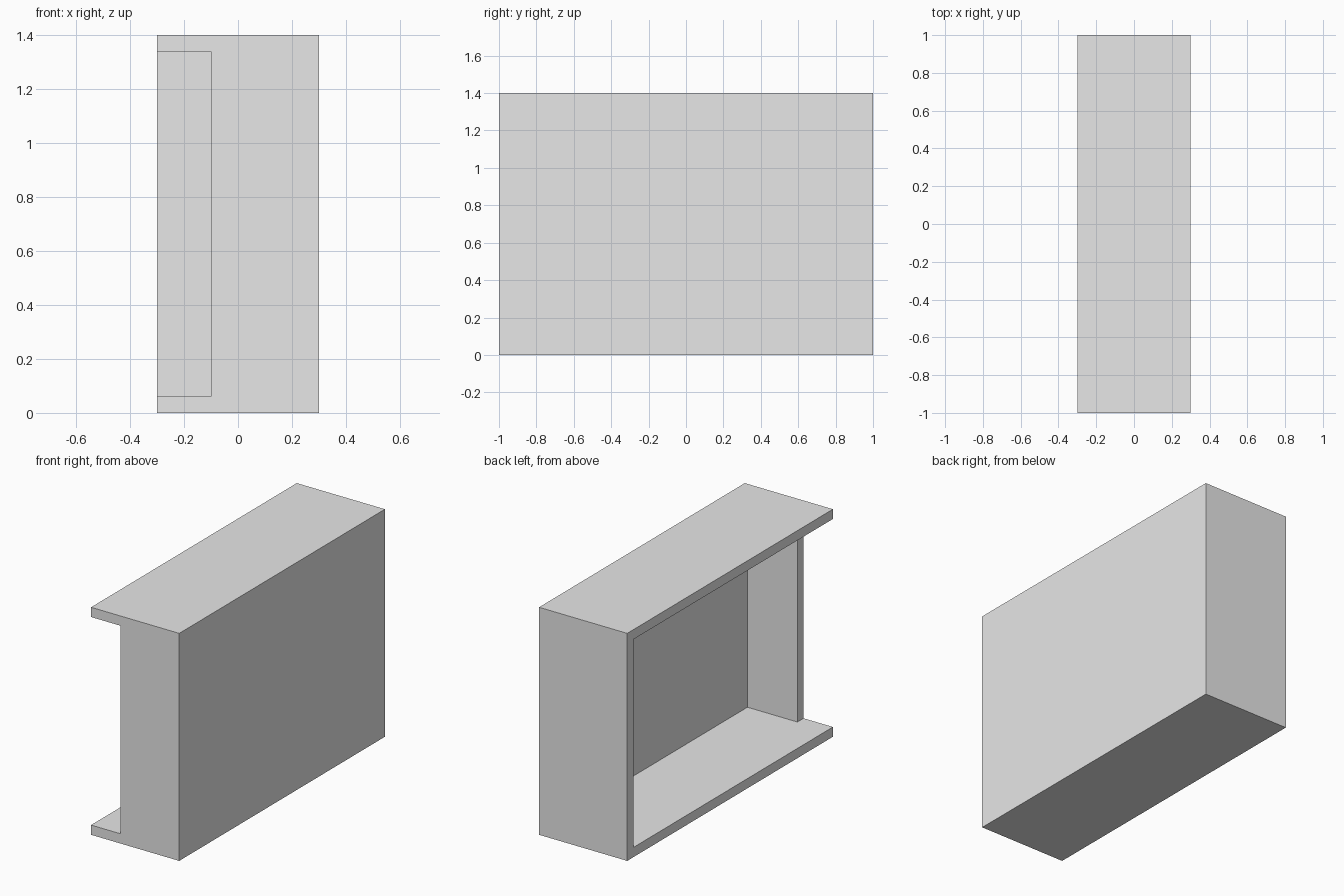
import bpy
from mathutils import Vector

default_cube = bpy.data.objects.get("Cube")
if default_cube:
    bpy.data.objects.remove(default_cube, do_unlink=True)

WIDTH, DEPTH, HEIGHT, WALL = 0.6, 2.0, 1.4, 0.06
X, Y = WIDTH / 2, DEPTH / 2

grey = bpy.data.materials.new("light grey")
grey.use_nodes = True
grey.diffuse_color = (0.8, 0.8, 0.8, 1)
grey.node_tree.nodes["Principled BSDF"].inputs["Base Color"].default_value = grey.diffuse_color


def box(name, low, high):
    """Box spanning two opposite corners."""
    low, high = Vector(low), Vector(high)
    bpy.ops.mesh.primitive_cube_add(size=1, location=(low + high) / 2)
    obj = bpy.context.object
    obj.name = name
    obj.scale = high - low
    bpy.ops.object.transform_apply(location=True, rotation=False, scale=True)
    obj.data.materials.append(grey)
    return obj


def cut(target, cutter):
    """Subtract the cutter from the target."""
    cutter.hide_render = True
    mod = target.modifiers.new("cut", 'BOOLEAN')
    mod.operation = 'DIFFERENCE'
    mod.solver = 'EXACT'
    mod.object = cutter
    bpy.context.view_layer.objects.active = target
    bpy.ops.object.modifier_apply(modifier=mod.name)
    bpy.data.objects.remove(cutter, do_unlink=True)


# Outer case
case = box("open_case", (-X, -Y, 0), (X, Y, HEIGHT))

# Hollow inside, open on the -x side
cut(case, box("hollow_cutter", (-X - 0.1, -Y + WALL, WALL), (X - WALL, Y - WALL, HEIGHT - WALL)))

# Front wall set back from the open side
cut(case, box("front_notch_cutter", (-X - 0.1, -Y - 0.1, WALL), (-0.1, -Y / 2, HEIGHT - WALL)))
